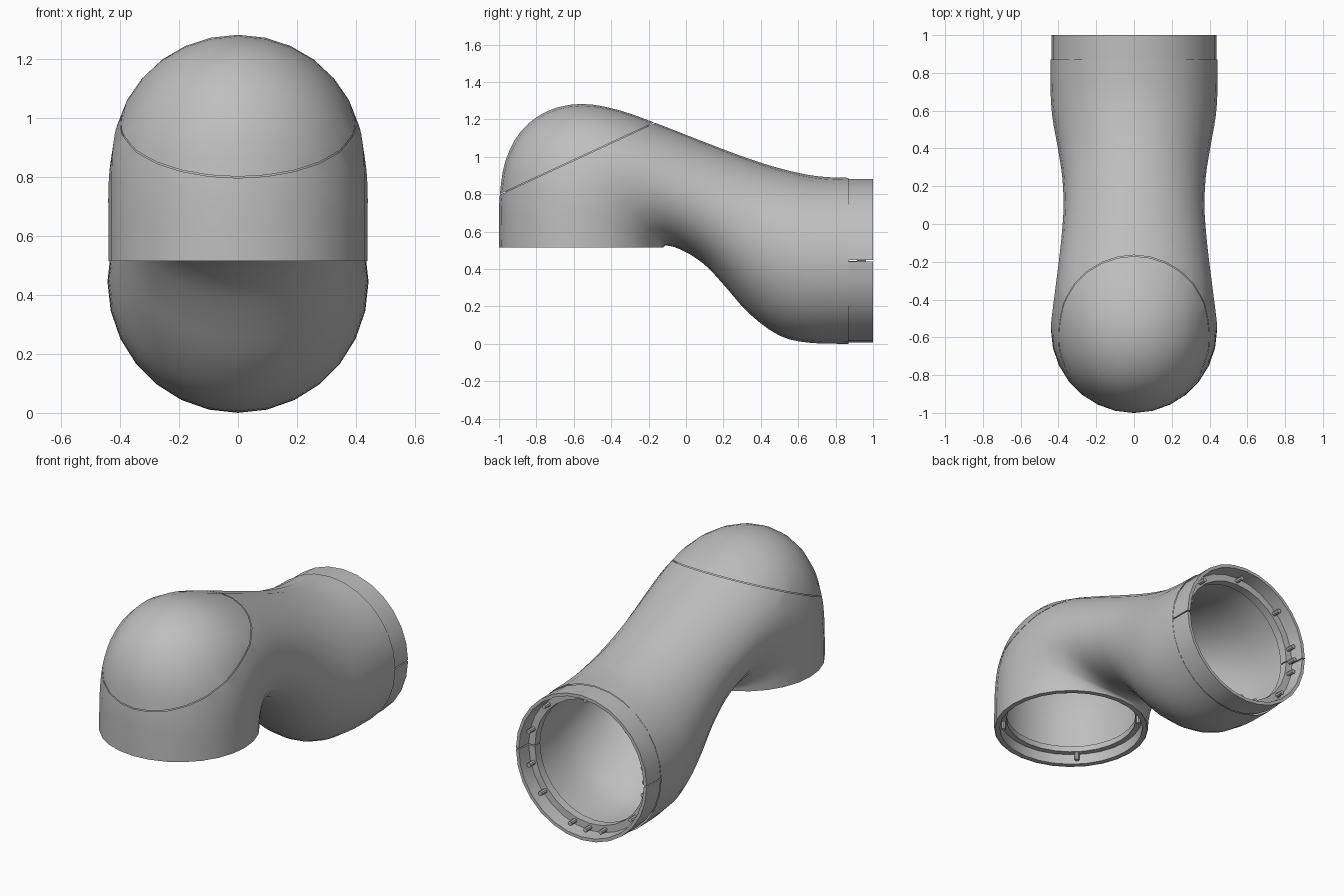
import bpy, bmesh
from math import sin, cos, pi, radians
from mathutils import Vector, Matrix

cube = bpy.data.objects.get("Cube")
if cube:
    bpy.data.objects.remove(cube)

SIDES = 28
grey = bpy.data.materials.new("plain_grey")
grey.use_nodes = True
grey.diffuse_color = (0.52, 0.52, 0.52, 1)
grey.node_tree.nodes["Principled BSDF"].inputs["Base Color"].default_value = grey.diffuse_color

# Stations along the bent tube: outer point (y, z), inner point (y, z), half width
STATIONS = [
    (-1.0, .515, -.12, .515, .44),
    (-1.0, .66, -.117, .521, .44),
    (-.995, .80, -.113, .524, .44),
    (-.965, .98, -.106, .526, .44),
    (-.88, 1.14, -.098, .525, .435),
    (-.74, 1.245, -.08, .522, .425),
    (-.56, 1.283, -.055, .515, .412),
    (-.36, 1.25, -.02, .50, .397),
    (-.14, 1.172, .04, .467, .382),
    (.07, 1.09, .12, .405, .373),
    (.28, 1.01, .22, .295, .38),
    (.46, .95, .34, .16, .403),
    (.63, .908, .50, .044, .432),
    (.75, .892, .66, .006, .442),
    (.87, .888, .87, .0, .443),
]


def spline(points, steps):
    """Smooth interpolation through the stations."""
    pts = [Vector(p) for p in points]
    pts = [pts[0] * 2 - pts[1]] + pts + [pts[-1] * 2 - pts[-2]]
    out = []
    for a, b, c, d in zip(pts, pts[1:], pts[2:], pts[3:]):
        for i in range(steps):
            t = i / steps
            out.append((b * 2 + (c - a) * t + (a * 2 - b * 5 + c * 4 - d) * t**2
                        + (b * 3 - a - c * 3 + d) * t**3) / 2)
    return out + [pts[-2]]


def finish(bm, name, angle=30):
    """Turn a bmesh into a shaded object."""
    mesh = bpy.data.meshes.new(name)
    bm.to_mesh(mesh)
    bm.free()
    mesh.materials.append(grey)
    obj = bpy.data.objects.new(name, mesh)
    bpy.context.collection.objects.link(obj)
    bpy.ops.object.select_all(action='DESELECT')
    obj.select_set(True)
    bpy.context.view_layer.objects.active = obj
    bpy.ops.object.shade_smooth_by_angle(angle=radians(angle))
    return obj


def bridge(bm, rings, closed_ring):
    for a, b in zip(rings, rings[1:]):
        n = len(a)
        for i in range(n if closed_ring else n - 1):
            j = (i + 1) % n
            bm.faces.new((a[i], a[j], b[j], b[i]))


def tube(inset):
    """Loft ellipses through the stations, shrunk by inset."""
    bm = bmesh.new()
    rings = []
    for s in spline(STATIONS, 3):
        outer, inner = Vector((0, s[0], s[1])), Vector((0, s[2], s[3]))
        mid, half = (outer + inner) / 2, (outer - inner) / 2
        half *= 1 - inset / half.length
        side = Vector((s[4] - inset, 0, 0))
        rings.append([bm.verts.new(mid + half * cos(a) + side * sin(a))
                      for a in (2 * pi * i / SIDES for i in range(SIDES))])
    bridge(bm, rings, True)
    bmesh.ops.recalc_face_normals(bm, faces=bm.faces)
    if sum(f.normal.dot(f.calc_center_median() - Vector((0, -.2, .7))) for f in bm.faces) < 0:
        bmesh.ops.reverse_faces(bm, faces=bm.faces)
    return bm


def cut(bm, offset, keep_above):
    """Trim by the slanted seam plane."""
    normal = Vector((0, -.42, .907)).normalized()
    bmesh.ops.bisect_plane(bm, geom=bm.verts[:] + bm.edges[:] + bm.faces[:],
                           plane_co=Vector((0, -1, .797)) + normal * offset,
                           plane_no=normal, clear_inner=keep_above, clear_outer=not keep_above)
    return bm


def ring_part(name, profile, matrix, start, sweep, segments):
    """Sweep a closed (radius, height) profile around an axis."""
    bm = bmesh.new()
    full = sweep >= 2 * pi
    count = segments if full else segments + 1
    rings = []
    for r, h in profile:
        rings.append([bm.verts.new(matrix @ Vector((r * cos(a), r * sin(a), h)))
                      for a in (start + sweep * i / segments for i in range(count))])
    bridge(bm, rings + rings[:1], full)
    if not full:
        bm.faces.new([r[0] for r in rings])
        bm.faces.new([r[-1] for r in rings])
    bmesh.ops.recalc_face_normals(bm, faces=bm.faces)
    return finish(bm, name)


def pegs(name, matrix, radius, height, angles):
    """Small round pins standing on a flange."""
    bm = bmesh.new()
    for deg in angles:
        a = radians(deg)
        spot = Matrix.Translation((radius * cos(a), radius * sin(a), height))
        bmesh.ops.create_cone(bm, cap_ends=True, segments=8, radius1=.013, radius2=.013,
                              depth=.05, matrix=matrix @ spot)
    return finish(bm, name)


# Outer shell split into body and cap, with a fine groove between them
finish(cut(tube(0), -.002, False), "elbow_body")
finish(cut(tube(0), .002, True), "elbow_cap")

# Inner wall seen through both openings
lining = tube(.03)
bmesh.ops.reverse_faces(lining, faces=lining.faces)
finish(lining, "inner_wall")

# Rear collar in two clamped halves; its axis points backwards
rear = Matrix.Translation((0, 0, .445)) @ Matrix.Rotation(-pi / 2, 4, 'X')
collar = [(.437, .865), (.437, 1.0), (.418, 1.0), (.412, .915), (.37, .915), (.37, .865)]
for name, start in (("lower_collar", 0), ("upper_collar", pi)):
    ring_part(name, collar, rear, start + .008, pi - .016, SIDES // 2)
pegs("rear_pins", rear, .392, .938,
     [15, 40, 75, 90, 105, 140, 168, 180, 192, 225, 270, 315, 345])

# Front socket rim facing down
front = Matrix.Translation((0, -.56, 0))
rim = [(.437, .515), (.408, .515), (.404, .575), (.37, .575), (.37, .61), (.437, .61)]
ring_part("front_socket_rim", rim, front, 0, 2 * pi, SIDES)
pegs("front_pins", front, .387, .555, range(45, 360, 90))
